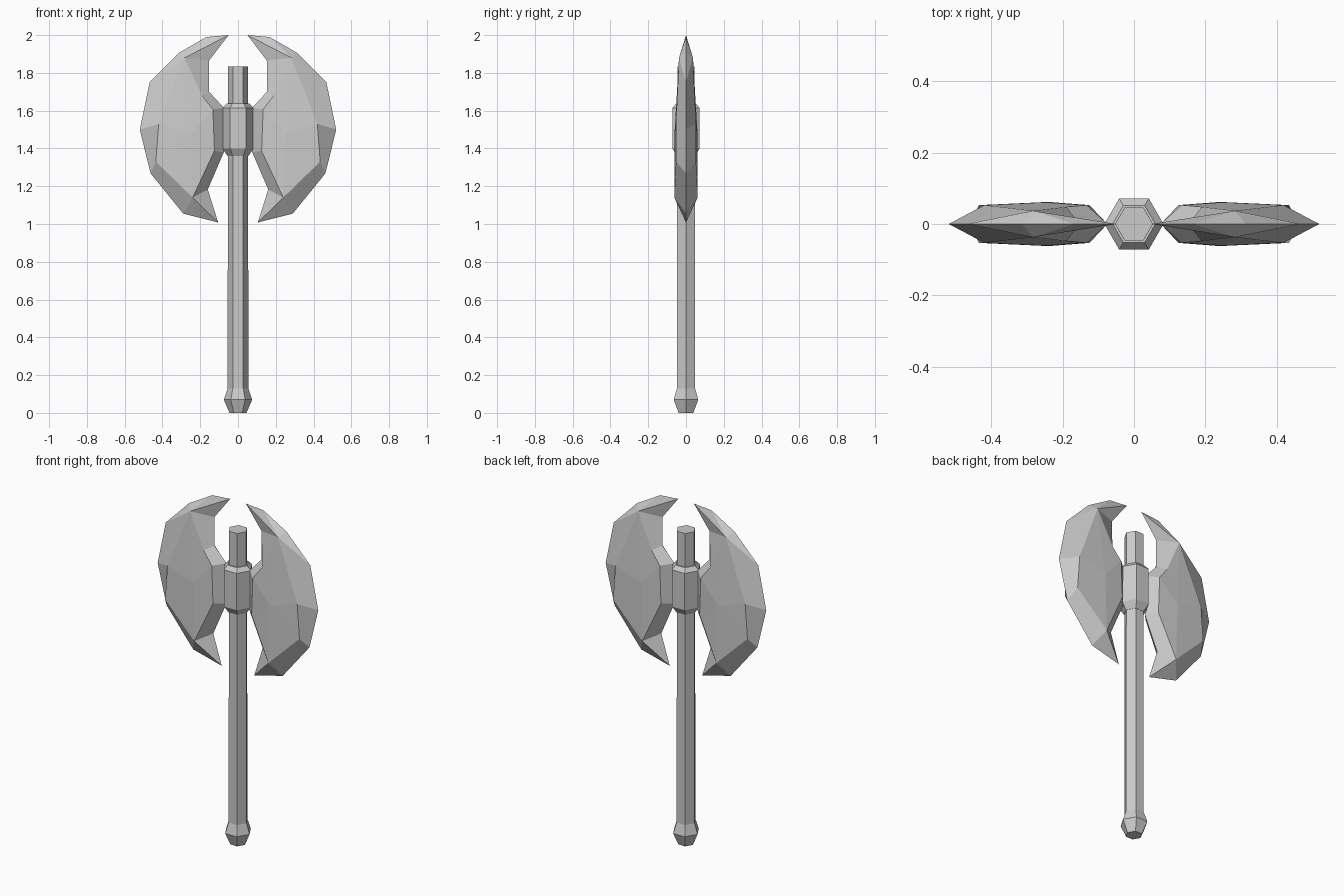
import bpy
from math import cos, sin, pi

if "Cube" in bpy.data.objects:
    bpy.data.objects.remove(bpy.data.objects["Cube"])


def make(name, verts, faces):
    mesh = bpy.data.meshes.new(name)
    mesh.from_pydata(verts, [], faces)
    mesh.update()
    ob = bpy.data.objects.new(name, mesh)
    bpy.context.collection.objects.link(ob)
    return ob


def hex_lathe(name, profile, n=6):
    """Stack six-sided rings of (radius, z) and cap both ends."""
    verts = [(r * cos(2 * pi * i / n), r * sin(2 * pi * i / n), z)
             for r, z in profile for i in range(n)]
    faces = [(k * n + i, k * n + (i + 1) % n, (k + 1) * n + (i + 1) % n, (k + 1) * n + i)
             for k in range(len(profile) - 1) for i in range(n)]
    faces.append(tuple(reversed(range(n))))
    faces.append(tuple(range(len(verts) - n, len(verts))))
    return make(name, verts, faces)


# Handle with flared pommel, and the collar that holds the blades
hex_lathe("handle", [(0.045, 0), (0.075, 0.07), (0.055, 0.13), (0.053, 1.835)])
hex_lathe("collar", [(0.055, 1.36), (0.083, 1.40), (0.083, 1.615), (0.06, 1.638)])

# Blade: sharp rim (x, z, raised point it slopes up to), clockwise from the top tip
rim = [(0.05, 2.0, "A"), (0.167, 1.99, "A"), (0.315, 1.905, "A"), (0.468, 1.75, "A"),
       (0.52, 1.5, "B"), (0.463, 1.268, "C"), (0.29, 1.055, "D"), (0.105, 1.008, "D"),
       (0.16, 1.183, "D"), (0.075, 1.38, "E"), (0.075, 1.615, "F"), (0.153, 1.70, "H"),
       (0.153, 1.865, "A")]
# Raised points of the blade face (x, half thickness, z); G is the middle of the bulge
raised = {"A": (0.283, 0.037, 1.88), "B": (0.42, 0.053, 1.53), "C": (0.435, 0.053, 1.33),
          "D": (0.24, 0.062, 1.14), "E": (0.125, 0.053, 1.387), "F": (0.133, 0.053, 1.607),
          "H": (0.19, 0.048, 1.68), "G": (0.25, 0.061, 1.48)}

n = len(rim)
index = {key: n + i for i, key in enumerate(raised)}
verts = [(x, 0, z) for x, z, _ in rim] + [(x, -y, z) for x, y, z in raised.values()]
faces = []
for i in range(n):
    j = (i + 1) % n
    a, b = index[rim[i][2]], index[rim[j][2]]
    if a == b:
        faces.append((j, i, a))
    else:
        faces += [(j, i, a, b), (index["G"], b, a)]

# Mirror front to back and right to left
blades = make("blades", verts, faces)
mirror = blades.modifiers.new("mirror", "MIRROR")
mirror.use_axis = (True, True, False)
mirror.merge_threshold = 0.001
